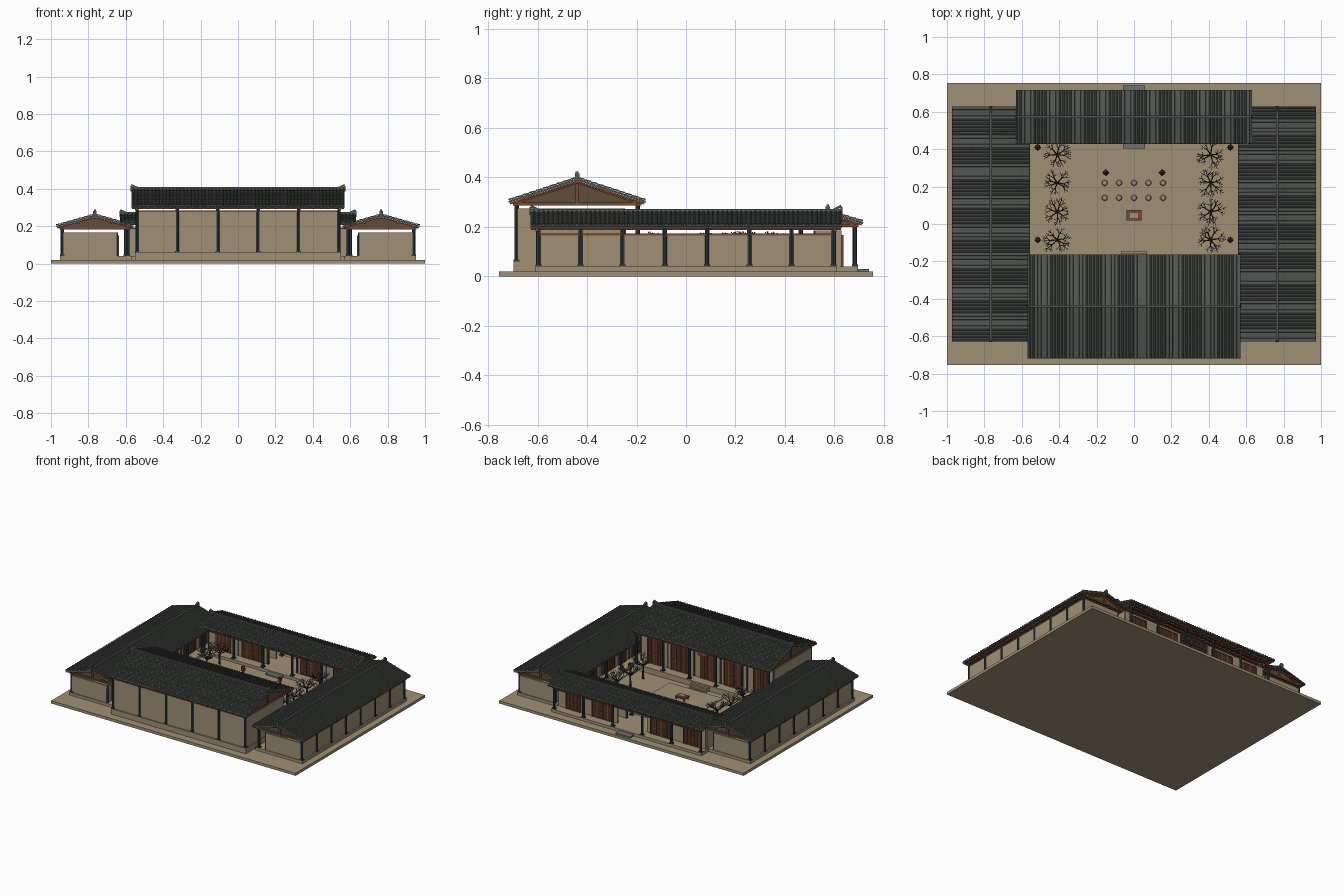
import bpy, bmesh, math, random
from mathutils import Matrix, Vector

if "Cube" in bpy.data.objects:
    bpy.data.objects.remove(bpy.data.objects["Cube"])
random.seed(4)


def material(name, rgb):
    m = bpy.data.materials.new(name)
    m.use_nodes = True
    m.diffuse_color = (*rgb, 1)
    m.node_tree.nodes["Principled BSDF"].inputs["Base Color"].default_value = (*rgb, 1)
    return m


EARTH = material("tan earth", (0.35, 0.28, 0.18))
TILE = material("grey roof tile", (0.085, 0.097, 0.085))
POST = material("blue black lacquer", (0.03, 0.045, 0.055))
WOOD = material("red brown wood", (0.19, 0.065, 0.032))
DOOR = material("dark brown wood", (0.075, 0.03, 0.017))
GABLE = material("olive brown plaster", (0.11, 0.08, 0.043))
STONE = material("grey stone", (0.16, 0.17, 0.165))
BARK = material("dark bark", (0.035, 0.025, 0.017))
BLOOM = material("pale lilac blossom", (0.32, 0.27, 0.33))


class Part:
    """One mesh object assembled from simple solids."""

    def __init__(self, name, mat, frame=Matrix()):
        self.name, self.mat, self.frame, self.bm = name, mat, frame, bmesh.new()

    def box(self, x0, x1, y0, y1, z0, z1):
        m = Matrix.Translation(((x0 + x1) / 2, (y0 + y1) / 2, (z0 + z1) / 2))
        bmesh.ops.create_cube(self.bm, matrix=m @ Matrix.Diagonal((x1 - x0, y1 - y0, z1 - z0, 1)))

    def beam(self, p, q, w, h):
        p, q = Vector(p), Vector(q)
        d = q - p
        m = Matrix.Translation((p + q) / 2) @ d.to_track_quat('X', 'Z').to_matrix().to_4x4()
        bmesh.ops.create_cube(self.bm, matrix=m @ Matrix.Diagonal((d.length, w, h, 1)))

    def rod(self, p, q, r0, r1, sides=8):
        p, q = Vector(p), Vector(q)
        d = q - p
        m = Matrix.Translation((p + q) / 2) @ d.to_track_quat('Z', 'Y').to_matrix().to_4x4()
        bmesh.ops.create_cone(self.bm, cap_ends=True, segments=sides, radius1=r0, radius2=r1,
                              depth=d.length, matrix=m)

    def done(self):
        mesh = bpy.data.meshes.new(self.name)
        self.bm.to_mesh(mesh)
        self.bm.free()
        mesh.materials.append(self.mat)
        ob = bpy.data.objects.new(self.name, mesh)
        ob.matrix_world = self.frame
        bpy.context.collection.objects.link(ob)


def tile_sheet(part, length, width, eave, ridge):
    """Ribbed tiles in overlapping rows on both slopes."""
    ribs, rows = round(length * 2 / 0.019), round(width / 0.028)
    profile = []
    for i in range(ribs):
        for f, lift in ((0, 0), (0.5, 0), (0.6, 0.006), (0.9, 0.006)):
            profile.append((-length + (i + f) * 2 * length / ribs, lift))
    profile.append((length, 0))
    for side in (-1, 1):
        last = None
        for k in range(rows * 2):
            t = (k // 2 + k % 2) / rows
            z = ridge + (eave - ridge) * t + 0.003 * (k % 2)
            line = [part.bm.verts.new((x, side * width * t, z + lift)) for x, lift in profile]
            if last:
                for a, b, c, d in zip(last, last[1:], line[1:], line):
                    part.bm.faces.new((a, d, c, b) if side > 0 else (a, b, c, d))
            last = line


def hall(name, turn, cx, cy, roof_l, roof_w, L, D, bays, floor, top, eave, ridge, gate=False):
    """Long hall: closed wall on local -y, porch and doors on local +y."""
    frame = Matrix.Translation((cx, cy, 0)) @ Matrix.Rotation(math.radians(turn), 4, 'Z')

    def new(part, mat):
        return Part(name + "_" + part, mat, frame)

    def height(v):
        return ridge + (eave - ridge) * abs(v) / roof_w

    base, walls, cols = new("platform", EARTH), new("walls", EARTH), new("columns", POST)
    beams, doors, gables = new("beams", WOOD), new("doors", DOOR), new("gables", GABLE)
    tiles, trim = new("roof_tiles", TILE), new("door_frames", WOOD)
    base.box(-L - 0.012, L + 0.012, -D - 0.012, D + 0.02, 0.02, floor)
    step = 2 * L / bays
    inner = D - 0.06
    xs = [-L + i * step for i in range(bays + 1)]
    r = 0.009

    # walls and columns
    if not gate:
        walls.box(-L, L, -D - 0.002, -D + 0.012, floor, top)
    back = -inner if gate else -D
    for s in (-1, 1):
        walls.box(s * L - 0.006, s * L + 0.006, back, inner, floor, top)
    for x in xs:
        for v in (-D, D):
            cols.rod((x, v, floor), (x, v, height(v) - 0.018), r, r)
            cols.box(x - 0.012, x + 0.012, v - 0.012, v + 0.012, floor, floor + 0.008)
        cols.box(x - 0.006, x + 0.006, inner - 0.006, inner + 0.008, floor, top)

    # recessed door walls, one group of leaves in each bay
    for i, x in enumerate(xs[:-1]):
        if gate and i == bays // 2:
            continue
        mid, half = x + step / 2, step * (0.36 if i % 2 else 0.24)
        high = floor + (top - floor) * 0.86
        for s in ((-1, 1) if gate else (1,)):
            v = s * inner
            walls.box(x, x + step, v - 0.005, v + 0.005, floor, top)
            y0, y1 = sorted((v + s * 0.004, v + s * 0.009))
            doors.box(mid - half, mid + half, y0, y1, floor, high)
            f0, f1 = sorted((v + s * 0.005, v + s * 0.013))
            for k in range(5):
                fx = mid - half + k * half / 2
                trim.box(fx - 0.003, fx + 0.003, f0, f1, floor, high)
            for fz in (floor + 0.004, floor + (high - floor) * 0.4, high):
                trim.box(mid - half, mid + half, f0, f1, fz - 0.003, fz + 0.003)

    # lintels, purlins, rafters and end trusses
    for v in (-D, D):
        beams.box(-L, L, v - 0.005, v + 0.005, top, top + 0.008)
    for v in (-D, -D / 2, 0, D / 2, D):
        z = height(v) - 0.018
        beams.box(-roof_l + 0.005, roof_l - 0.005, v - 0.005, v + 0.005, z - 0.005, z + 0.005)
    count = round(roof_l * 2 / 0.04)
    for s in (-1, 1):
        for k in range(count + 1):
            x = -roof_l + 0.006 + k * (2 * roof_l - 0.012) / count
            beams.beam((x, s * (roof_w - 0.006), eave - 0.011), (x, 0, ridge - 0.013), 0.008, 0.007)
        x = s * (L + 0.006)
        z = height(D) - 0.018
        beams.box(x - 0.006, x + 0.006, -D - 0.015, D + 0.015, z - 0.012, z)
        beams.box(x - 0.006, x + 0.006, -0.006, 0.006, z, ridge - 0.01)
        for v in (-D, D):
            beams.beam((x, v, z), (x, 0, ridge - 0.016), 0.012, 0.01)
        tri = [gables.bm.verts.new((s * L, v, h)) for v, h in ((-D, z), (D, z), (0, ridge - 0.01))]
        face = gables.bm.faces.new(tri if s > 0 else tri[::-1])
        out = bmesh.ops.extrude_face_region(gables.bm, geom=[face])["geom"]
        moved = [g for g in out if isinstance(g, bmesh.types.BMVert)]
        bmesh.ops.translate(gables.bm, verts=moved, vec=(s * 0.004, 0, 0))
        bmesh.ops.recalc_face_normals(gables.bm, faces=gables.bm.faces)

    # roof covering, ridge cap and upturned ridge ends
    for s in (-1, 1):
        tiles.beam((0, s * roof_w, eave - 0.004), (0, 0, ridge - 0.004), 2 * roof_l, 0.008)
        tiles.beam((s * (roof_l - 0.03), 0, ridge + 0.01), (s * roof_l, 0, ridge + 0.024), 0.012, 0.01)
        tiles.box(s * roof_l - 0.004, s * roof_l + 0.004, -0.009, 0.009, ridge - 0.012, ridge + 0.02)
    tiles.box(-roof_l, roof_l, -0.007, 0.007, ridge - 0.005, ridge + 0.013)
    tile_sheet(tiles, roof_l, roof_w, eave, ridge)
    for p in (base, walls, cols, beams, doors, gables, tiles, trim):
        p.done()


# compound ground and the four halls
ground = Part("ground", EARTH)
ground.box(-1, 1, -0.755, 0.755, 0, 0.02)
ground.done()
hall("main_hall", 0, 0, -0.44, 0.57, 0.277, 0.54, 0.245, 5, 0.06, 0.275, 0.305, 0.396)
for side, label in ((1, "left_wing"), (-1, "right_wing")):
    hall(label, 90 * side, 0.765 * side, 0, 0.628, 0.207, 0.597, 0.175, 7, 0.04, 0.165, 0.202, 0.26)
hall("gate_hall", 180, 0, 0.573, 0.63, 0.143, 0.6, 0.11, 5, 0.04, 0.185, 0.22, 0.262, gate=True)

# blank board over the main hall porch
board = Part("porch_board", WOOD)
board.box(-0.04, 0.04, -0.2, -0.19, 0.255, 0.285)
board.done()

# courtyard terrace and steps
terrace = Part("courtyard_terrace", EARTH)
terrace.box(-0.265, 0.265, -0.16, 0.37, 0.02, 0.024)
terrace.box(-0.217, 0.217, -0.12, 0.32, 0.024, 0.03)
for k in range(3):
    terrace.box(-0.07, 0.07, 0.32, 0.36 - k * 0.012, 0.024, 0.026 + k * 0.002)
    terrace.box(-0.07, 0.07, -0.175, -0.135 - k * 0.012, 0.024, 0.032 + k * 0.012)
terrace.done()
steps = Part("gate_steps", STONE)
for y0, y1 in ((0.69, 0.74), (0.405, 0.45)):
    steps.box(-0.06, 0.06, y0, y1, 0.02, 0.03)
steps.done()

# round seats, central table
seats = Part("round_seats", EARTH)
for x in (-0.157, -0.08, 0, 0.077, 0.155):
    for y in (0.14, 0.22):
        seats.rod((x, y, 0.03), (x, y, 0.036), 0.024, 0.024, 16)
        seats.rod((x, y, 0.036), (x, y, 0.042), 0.016, 0.012, 16)
seats.done()
table, inlay = Part("table", WOOD), Part("table_inlay", EARTH)
table.box(-0.04, 0.04, 0.018, 0.074, 0.046, 0.054)
for x in (-0.033, 0.033):
    for y in (0.025, 0.067):
        table.box(x - 0.004, x + 0.004, y - 0.004, y + 0.004, 0.03, 0.046)
inlay.box(-0.022, 0.022, 0.033, 0.059, 0.054, 0.058)
table.done()
inlay.done()

# lanterns on posts
posts, lamps = Part("lantern_posts", BARK), Part("lanterns", WOOD)
for s in (-1, 1):
    for x, y in ((0.515, 0.41), (0.515, -0.085), (0.15, 0.275)):
        x *= s
        posts.box(x - 0.005, x + 0.005, y - 0.005, y + 0.005, 0.02, 0.08)
        posts.box(x - 0.012, x + 0.012, y - 0.012, y + 0.012, 0.02, 0.032)
        lamps.box(x - 0.01, x + 0.01, y - 0.01, y + 0.01, 0.075, 0.1)
        posts.rod((x, y, 0.1), (x, y, 0.112), 0.019, 0.004, 4)
posts.done()
lamps.done()

# bare branching trees with a few blossoms
trees, blooms = Part("tree_branches", BARK), Part("tree_blossoms", BLOOM)


def grow(p, d, length, radius, level):
    q = p + d * length
    trees.rod(p, q, radius, radius * 0.6, 5)
    if level == 3:
        for t in (0.6, 1):
            bmesh.ops.create_icosphere(blooms.bm, subdivisions=1, radius=0.0026,
                                       matrix=Matrix.Translation(p.lerp(q, t)))
        return
    n = (7, 3, 3)[level]
    start = random.uniform(0, math.tau)
    for k in range(n):
        a = start + k * math.tau / n + random.uniform(-0.3, 0.3)
        spread = Vector((math.cos(a), math.sin(a), random.uniform(0.3, 0.9)))
        new_d = (spread if level == 0 else d + spread * 0.6).normalized()
        new_d.z = min(new_d.z, 0.62)
        grow(p.lerp(q, random.uniform(0.75, 1)), new_d, (0.045, 0.03, 0.022)[level], radius * 0.55, level + 1)


for x in (-0.41, 0.41):
    for y in (0.37, 0.22, 0.065, -0.085):
        grow(Vector((x, y, 0.02)), Vector((0, 0, 1)), random.uniform(0.095, 0.11), 0.008, 0)
trees.done()
blooms.done()
